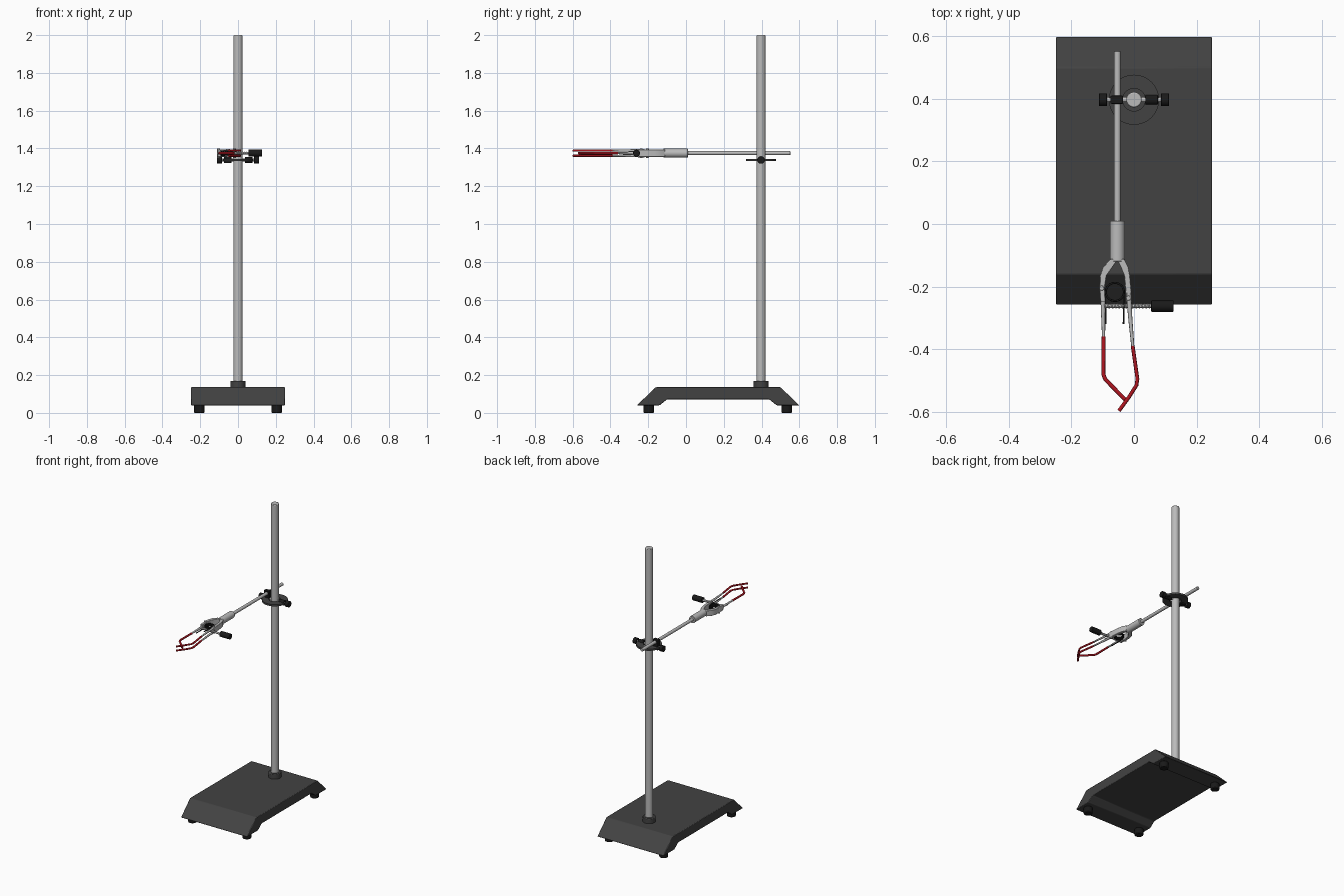
import bpy, bmesh, math
from mathutils import Vector

if "Cube" in bpy.data.objects:
    bpy.data.objects.remove(bpy.data.objects["Cube"])


def material(name, col):
    m = bpy.data.materials.new(name)
    m.diffuse_color = (*col, 1)
    m.use_nodes = True
    m.node_tree.nodes["Principled BSDF"].inputs["Base Color"].default_value = m.diffuse_color
    return m


DARK = material("dark_paint", (0.055, 0.055, 0.055))
BLACK = material("black_plastic", (0.01, 0.01, 0.01))
METAL = material("metal", (0.5, 0.5, 0.5))
RED = material("red_rubber", (0.45, 0.008, 0.015))
PX, PY = 0.0, 0.397     # pole axis
RX, RZ = -0.053, 1.375  # clamp rod axis


def finish(bm, name, mat, bevel=0, smooth=True):
    bmesh.ops.recalc_face_normals(bm, faces=bm.faces)
    me = bpy.data.meshes.new(name)
    bm.to_mesh(me)
    bm.free()
    ob = bpy.data.objects.new(name, me)
    bpy.context.collection.objects.link(ob)
    me.materials.append(mat)
    if bevel:
        b = ob.modifiers.new("bevel", 'BEVEL')
        b.width, b.segments = bevel, 2
    if smooth:
        bpy.ops.object.select_all(action='DESELECT')
        ob.select_set(True)
        bpy.context.view_layer.objects.active = ob
        bpy.ops.object.shade_smooth_by_angle(angle=math.radians(35))
    return ob


def cyl(name, a, b, r, mat, bevel=0, seg=32, r2=None):
    a, b = Vector(a), Vector(b)
    bm = bmesh.new()
    bmesh.ops.create_cone(bm, cap_ends=True, segments=seg, radius1=r,
                          radius2=r if r2 is None else r2, depth=(b - a).length)
    q = Vector((0, 0, 1)).rotation_difference(b - a)
    bmesh.ops.rotate(bm, verts=bm.verts, matrix=q.to_matrix())
    bmesh.ops.translate(bm, verts=bm.verts, vec=(a + b) / 2)
    return finish(bm, name, mat, bevel)


def prism(name, pts, direction, mat, bevel=0, smooth=True):
    bm = bmesh.new()
    f = bm.faces.new([bm.verts.new(p) for p in pts])
    g = bmesh.ops.extrude_face_region(bm, geom=[f])
    bmesh.ops.translate(bm, vec=direction,
                        verts=[v for v in g["geom"] if isinstance(v, bmesh.types.BMVert)])
    return finish(bm, name, mat, bevel, smooth)


def box(name, lo, hi, mat, bevel=0.003):
    (x, y, z), (X, Y, Z) = lo, hi
    return prism(name, [(x, y, z), (X, y, z), (X, Y, z), (x, Y, z)], (0, 0, Z - z), mat, bevel)


def wire(name, pts, r, mat, radii=None):
    cu = bpy.data.curves.new(name, 'CURVE')
    cu.dimensions, cu.bevel_depth, cu.bevel_resolution = '3D', r, 2
    cu.use_fill_caps = True
    s = cu.splines.new('POLY')
    s.points.add(len(pts) - 1)
    for i, (p, c) in enumerate(zip(s.points, pts)):
        p.co = (*c, 1)
        p.radius = radii[i] if radii else 1
    s.use_smooth = True
    cu.materials.append(mat)
    ob = bpy.data.objects.new(name, cu)
    bpy.context.collection.objects.link(ob)
    return ob


def ribbon(name, path, h, mat):
    # plate following (x, y, half width) points
    left = [(x - w, y, RZ - h) for x, y, w in path]
    right = [(x + w, y, RZ - h) for x, y, w in path]
    return prism(name, left + right[::-1], (0, 0, 2 * h), mat, 0.002)


# base plate with sloped ends and a recessed underside
prof = [(-0.26, 0.04), (-0.14, 0.04), (-0.10, 0.072), (0.44, 0.072),
        (0.48, 0.04), (0.60, 0.04), (0.50, 0.136), (-0.16, 0.136)]
prism("base", [(-0.25, y, z) for y, z in prof], (0.5, 0, 0), DARK, 0.004)
for i, x in enumerate((-0.205, 0.205)):
    for j, y in enumerate((-0.197, 0.533)):
        cyl(f"foot_{i}{j}", (x, y, 0), (x, y, 0.042), 0.028, BLACK, 0.005)

# upright pole and collar
cyl("pole_collar", (PX, PY, 0.13), (PX, PY, 0.17), 0.04, DARK, 0.004)
cyl("pole", (PX, PY, 0.13), (PX, PY, 2.0), 0.0245, METAL, 0.004)

# flat ring around the pole
bm = bmesh.new()
rows = [[bm.verts.new((PX + r * math.cos(t), PY + r * math.sin(t), z))
         for r, z in ((0.036, 1.333), (0.08, 1.333), (0.08, 1.345), (0.036, 1.345))]
        for t in (2 * math.pi * k / 48 for k in range(48))]
for k in range(48):
    a, b = rows[k], rows[(k + 1) % 48]
    for i in range(4):
        bm.faces.new((a[i], a[(i + 1) % 4], b[(i + 1) % 4], b[i]))
finish(bm, "boss_ring", DARK)

# boss head: rod hook, screw housing, thumb knobs
box("rod_hook", (-0.075, PY - 0.013, 1.322), (-0.035, PY + 0.013, 1.392), BLACK)
cyl("screw_housing", (0.036, PY, 1.339), (0.076, PY, 1.339), 0.017, BLACK, 0.002)
for side, s in (("left", -1), ("right", 1)):
    cyl(f"boss_screw_{side}", (s * 0.022, PY, 1.339), (s * 0.09, PY, 1.339), 0.008, METAL)
    cyl(f"boss_knob_{side}", (s * 0.086, PY, 1.339), (s * 0.112, PY, 1.339), 0.02, BLACK, 0.002, 20)

# clamp rod and sleeve
cyl("clamp_rod", (RX, 0.553, RZ), (RX, -0.02, RZ), 0.0105, METAL, 0.002)
cyl("clamp_sleeve", (RX, 0.01, RZ), (RX, -0.12, RZ), 0.0235, METAL, 0.002)

# jaw plates
ribbon("left_jaw_plate", [(-0.063, -0.112, 0.012), (-0.084, -0.138, 0.015), (-0.098, -0.165, 0.010),
                          (-0.102, -0.205, 0.008), (-0.099, -0.25, 0.008)], 0.019, METAL)
ribbon("right_jaw_plate", [(-0.043, -0.112, 0.012), (-0.030, -0.138, 0.012), (-0.022, -0.165, 0.009),
                           (-0.018, -0.21, 0.009), (-0.016, -0.25, 0.009)], 0.019, METAL)

# left jaw: one prong with a red sleeve
wire("left_prong", [(-0.099, -0.23, RZ), (-0.097, -0.37, RZ)], 0.006, METAL, [1.4, 0.8])
wire("left_prong_grip", [(-0.097, -0.36, RZ), (-0.098, -0.48, RZ), (-0.092, -0.496, RZ),
                         (-0.022, -0.568, RZ)], 0.0065, RED)
# right jaw: two prongs with red sleeves
for name, dz in (("upper", 0.014), ("lower", -0.014)):
    z = RZ + dz
    wire(f"right_prong_{name}", [(-0.017, -0.22, z), (-0.012, -0.30, z), (-0.003, -0.40, z)],
         0.006, METAL, [1.4, 1.1, 0.8])
    wire(f"right_prong_grip_{name}", [(-0.004, -0.39, z), (0.011, -0.495, z), (0.008, -0.515, z),
                                      (-0.016, -0.553, z), (-0.048, -0.597, z)], 0.006, RED)

# pivot rivets
for name, x, y in (("left", -0.103, -0.205), ("right", -0.018, -0.237)):
    cyl(f"rivet_{name}", (x, y, RZ - 0.025), (x, y, RZ + 0.025), 0.008, METAL, 0.002, 20)

# torsion spring between the jaws
coil = [(-0.091, -0.32, RZ - 0.012)]
for k in range(85):
    t = math.pi + k / 84 * 7 * math.pi
    coil.append((-0.061 + 0.029 * math.cos(t), -0.217 + 0.029 * math.sin(t), RZ - 0.012 + 0.024 * k / 84))
coil.append((-0.033, -0.32, RZ + 0.012))
wire("jaw_spring", coil, 0.0033, BLACK)

# adjusting screw with thread and knob
cyl("adjust_screw", (-0.098, -0.262, RZ), (0.06, -0.262, RZ), 0.006, METAL, 0, 16)
N = 14 * 12
wire("adjust_thread", [(-0.095 + 0.15 * k / N, -0.262 + 0.006 * math.cos(k * math.pi / 6),
                        RZ + 0.006 * math.sin(k * math.pi / 6)) for k in range(N + 1)], 0.0025, METAL)
cyl("adjust_knob", (0.055, -0.262, RZ), (0.127, -0.262, RZ), 0.0185, BLACK, 0.002, 20)
